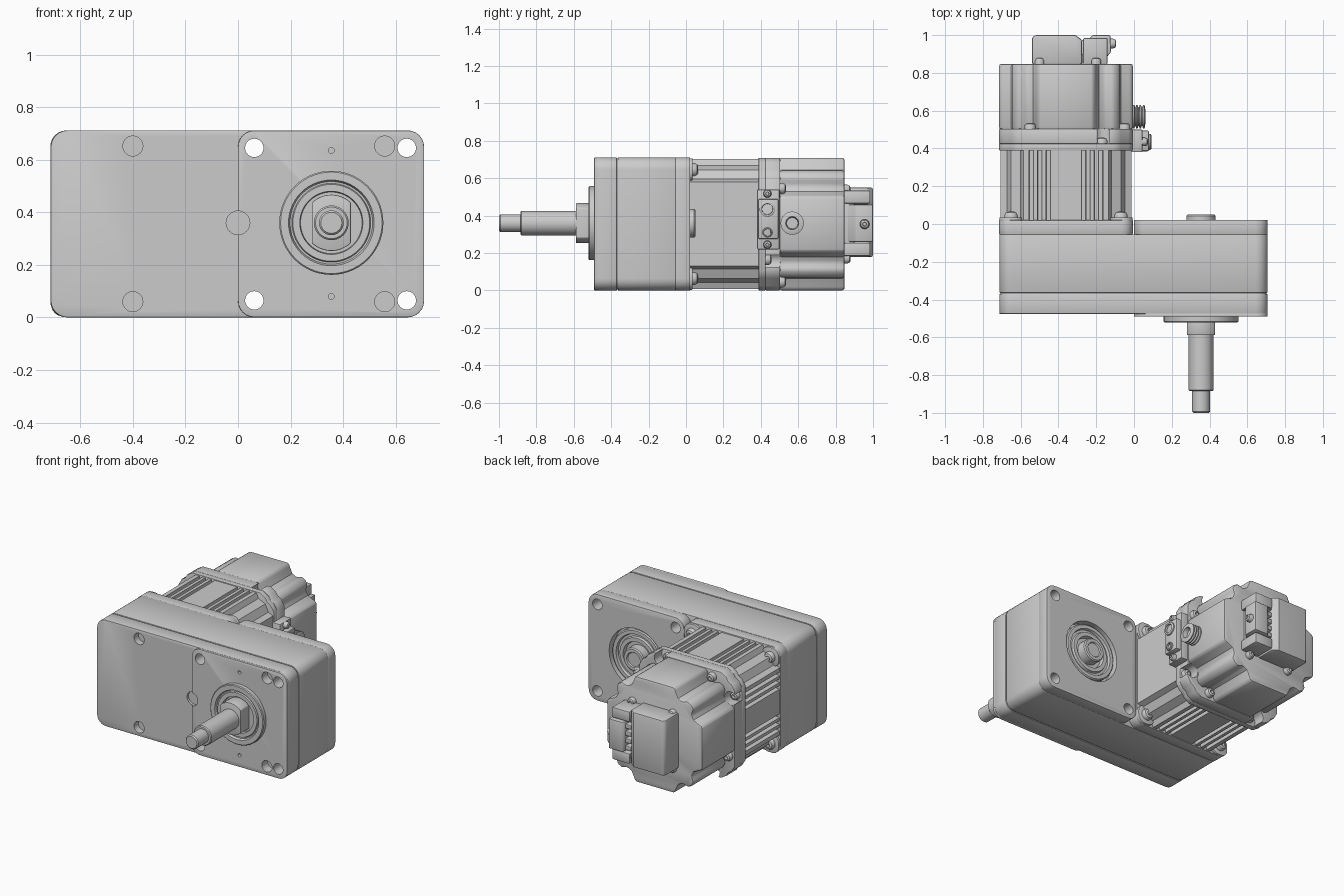
import bpy, bmesh, math
from mathutils import Matrix, Vector

if "Cube" in bpy.data.objects:
    bpy.data.objects.remove(bpy.data.objects["Cube"])

MX, MZ = -0.36, 0.355      # motor axis
SX, SZ = 0.355, 0.36       # output shaft axis


def make(name, bm, bevel=0.0, cuts=()):
    bmesh.ops.remove_doubles(bm, verts=bm.verts, dist=1e-5)
    bmesh.ops.recalc_face_normals(bm, faces=bm.faces)
    me = bpy.data.meshes.new(name)
    bm.to_mesh(me)
    bm.free()
    ob = bpy.data.objects.new(name, me)
    bpy.context.collection.objects.link(ob)
    bpy.ops.object.select_all(action='DESELECT')
    ob.select_set(True)
    bpy.context.view_layer.objects.active = ob
    if bevel:
        m = ob.modifiers.new("bevel", 'BEVEL')
        m.width, m.segments, m.limit_method = bevel, 2, 'ANGLE'
        m.angle_limit = math.radians(40)
        bpy.ops.object.modifier_apply(modifier="bevel")
    if cuts:
        cb = bmesh.new()
        for x, z, r, y0, y1 in cuts:
            mat = Matrix.Translation((x, (y0 + y1) / 2, z)) @ Matrix.Rotation(math.pi / 2, 4, 'X')
            bmesh.ops.create_cone(cb, cap_ends=True, segments=32, radius1=r, radius2=r,
                                  depth=y1 - y0, matrix=mat)
        cm = bpy.data.meshes.new("cutter")
        cb.to_mesh(cm)
        cb.free()
        c = bpy.data.objects.new("cutter", cm)
        c.hide_render = True
        bpy.context.collection.objects.link(c)
        m = ob.modifiers.new("holes", 'BOOLEAN')
        m.operation, m.solver, m.object = 'DIFFERENCE', 'EXACT', c
        bpy.ops.object.modifier_apply(modifier="holes")
        bpy.data.objects.remove(c)
    bpy.ops.object.shade_smooth_by_angle(angle=math.radians(32))
    return ob


def extrude(name, pts, y0, y1, bevel=0.0, cuts=()):
    """Extrude an (x, z) outline along y."""
    bm = bmesh.new()
    f = bm.faces.new([bm.verts.new((x, y0, z)) for x, z in pts])
    g = bmesh.ops.extrude_face_region(bm, geom=[f])
    vs = [v for v in g['geom'] if isinstance(v, bmesh.types.BMVert)]
    bmesh.ops.translate(bm, verts=vs, vec=(0, y1 - y0, 0))
    return make(name, bm, bevel, cuts)


def rrect(x0, x1, z0, z1, r, n=6):
    pts = []
    for i, (cx, cz) in enumerate([(x1 - r, z1 - r), (x0 + r, z1 - r), (x0 + r, z0 + r), (x1 - r, z0 + r)]):
        for k in range(n + 1):
            a = math.pi / 2 * (i + k / n)
            pts.append((cx + r * math.cos(a), cz + r * math.sin(a)))
    return pts


def box(name, x0, x1, y0, y1, z0, z1, bevel=0.0):
    return extrude(name, [(x0, z0), (x1, z0), (x1, z1), (x0, z1)], y0, y1, bevel)


def lathe(name, prof, c, axis='Y', n=40):
    """Revolve (radius, position) points about an axis parallel to y or x."""
    bm = bmesh.new()
    rings = []
    for r, t in prof:
        ring = []
        for k in range(n):
            u = c[0] + r * math.cos(2 * math.pi * k / n)
            w = c[1] + r * math.sin(2 * math.pi * k / n)
            ring.append(bm.verts.new((u, t, w) if axis == 'Y' else (t, u, w)))
        rings.append(ring)
    for a, b in zip(rings, rings[1:]):
        for k in range(n):
            bm.faces.new((a[k], a[(k + 1) % n], b[(k + 1) % n], b[k]))
    for ring in (rings[0], rings[-1]):
        bm.faces.new(ring)
    return make(name, bm)


def screw(name, c, t, s=1, axis='Y', r=0.03):
    h = [(r, -0.01), (r, 0.012), (r * .8, 0.025), (r * .4, 0.03), (r * .35, 0.012)]
    lathe(name, [(a, t + s * b) for a, b in h], c, axis, 18)


def four_sides(sides):
    """Join four (along, out) side outlines clockwise round the motor axis."""
    pts = []
    for k, side in enumerate(sides):
        for x, z in side:
            for _ in range(k):
                x, z = z, -x
            pts.append((MX + x, MZ + z))
    return pts


# gearbox housing
corners = [(x, z, 0.035, -0.7, 0.2) for x in (0.062, 0.642) for z in (0.065, 0.645)]
pockets = [(x, z, 0.038, -0.6, -0.43) for x in (-0.4, 0.558) for z in (0.06, 0.652)]
pins = [(SX, z, 0.011, -0.6, -0.44) for z in (0.08, 0.635)]
notch = [(0, SZ, 0.045, -0.6, -0.46)]
extrude("gearbox_body", rrect(-0.713, 0.708, 0, 0.712, 0.065), -0.364, -0.055, 0.004, corners)
extrude("gearbox_seam", rrect(-0.707, 0.702, 0.006, 0.706, 0.06), -0.372, -0.362, 0, corners)
extrude("gearbox_cover", rrect(-0.713, 0.708, 0, 0.712, 0.065), -0.476, -0.37, 0.004,
        corners + pockets + pins + notch)
extrude("output_face_pad", rrect(0, 0.708, 0.001, 0.711, 0.062), -0.491, -0.474, 0.003,
        corners + pockets + pins + notch)
extrude("rear_housing", rrect(0, 0.708, 0, 0.712, 0.065), -0.057, 0.022, 0.004,
        corners + [(SX, SZ, 0.2, -0.03, 0.1)])

# front bearing boss and output shaft
lathe("bearing_boss", [(.198, -.47), (.198, -.516), (.193, -.521), (.163, -.521), (.157, -.506),
                       (.15, -.506), (.146, -.515), (.12, -.515), (.117, -.495), (.05, -.495)], (SX, SZ), n=56)
lathe("output_shaft", [(.04, -1), (.047, -.993), (.047, -.885), (.06, -.885), (.066, -.879),
                       (.066, -.48)], (SX, SZ))
hub = []
for s in (1, -1):
    for k in range(13):
        a = math.radians(-44 + 88 * k / 12)
        hub.append((SX - s * 0.107 * math.sin(a), SZ + s * 0.107 * math.cos(a)))
extrude("shaft_hub", hub, -0.588, -0.48, 0.004)

# rear bearing and shaft end
lathe("rear_bearing", [(.185, -.04), (.185, .006), (.178, .012), (.155, .012), (.15, -.004), (.135, -.004),
                       (.13, .01), (.105, .01), (.1, -.015), (.05, -.015)], (SX, SZ), n=56)
lathe("rear_shaft_end", [(.077, -.04), (.077, .043), (.07, .05), (.05, .05), (.045, .042)], (SX, SZ))

# motor mounting flange with corner lugs
extrude("motor_flange", rrect(-0.714, -0.006, 0.001, 0.711, 0.06), -0.056, 0.02, 0.004)
for i, sx in enumerate((-1, 1)):
    for j, sz in enumerate((-1, 1)):
        x, z = MX + sx * 0.29, MZ + sz * 0.29
        extrude(f"flange_lug_{i}{j}", rrect(x - .062, x + .062, z - .062, z + .062, 0.05), 0.01, 0.035, 0.004)
        screw(f"flange_screw_{i}{j}", (x, z), 0.035, r=0.036)

# finned stator
D, W = 0.348, 0.225
corner = [(W, D), (W + 0.015, D - 0.035), (0.29, 0.29)]
lead = [(-W - 0.015, D - 0.035), (-W, D)]
groove = []
for g in (-0.185, -0.14, -0.095, 0.095, 0.14, 0.185):
    groove += [(g - .012, D), (g - .009, D - .06), (g + .009, D - .06), (g + .012, D)]
finned, plain = lead + groove + corner, lead + corner
extrude("stator_body", four_sides([finned, plain, finned, finned]), 0.015, 0.392)

# bearing shield: thin plate plus notched ring
ring = four_sides([[(-.25, .354), (.25, .354), (.29, .33), (.305, .305), (.33, .29)]] * 4)
extrude("shield_plate", ring, 0.388, 0.425, 0.004)
spots_a, spots_b = [(0.19, 0.31)], [(-0.19, 0.31)]
for s in (spots_a, spots_b):
    for _ in range(3):
        s.append((s[-1][1], -s[-1][0]))
extrude("shield_ring", ring, 0.424, 0.503, 0.004,
        [(MX + x * 1.04, MZ + z * 1.04, 0.045, 0.4, 0.6) for x, z in spots_a])
for i, (x, z) in enumerate(spots_a):
    screw(f"shield_screw_{i}", (MX + x, MZ + z), 0.427)
for i, (x, z) in enumerate(spots_b):
    screw(f"cover_screw_{i}", (MX + x, MZ + z), 0.505)

# rear cover with scalloped screw clearances
scallop = [(-.205, .275), (-.175, .29), (-.158, .325), (-.15, .347), (-.135, .354)]
side = scallop + [(-x, z) for x, z in reversed(scallop)] + [(.245, .288), (.272, .272), (.288, .245)]
extrude("motor_rear_cover", four_sides([side] * 4), 0.5, 0.848, 0.012)

# encoder cap: sloped hood, connector shell and pins
bm = bmesh.new()
hood = [(-.54, .845), (-.54, .985), (-.525, 1.0), (-.31, 1.0), (-.275, .975), (-.275, .845)]
for z in (0.18, 0.55):
    bm.faces.new([bm.verts.new((x, y, z)) for x, y in hood])
bmesh.ops.bridge_loops(bm, edges=bm.edges[:])
make("encoder_hood", bm, 0.01)
box("encoder_base", -0.52, -0.16, 0.84, 0.9, 0.2, 0.53, 0.01)
bm = bmesh.new()
shell = [(-.235, .845), (-.235, .985), (-.22, 1.0), (-.125, 1.0), (-.122, .91), (-.165, .86), (-.165, .845)]
for z in (0.26, 0.46):
    bm.faces.new([bm.verts.new((x, y, z)) for x, y in shell])
bmesh.ops.bridge_loops(bm, edges=bm.edges[:])
make("connector_shell", bm, 0.008)
screw("connector_screw", (0.955, MZ), -0.124, 1, 'X', 0.026)
for i, z in enumerate((0.22, 0.5)):
    box(f"connector_post_{i}", -0.27, -0.14, 0.845, 0.985, z - 0.035, z + 0.035, 0.008)
for i in range(6):
    z = 0.235 + i * 0.048
    box(f"connector_pin_{i}", -0.275, -0.23, 0.89, 0.975, z - 0.014, z + 0.014, 0.003)
for i, x in enumerate((-0.5, -0.2)):
    for j, z in enumerate((0.17, 0.54)):
        screw(f"cap_screw_{i}{j}", (x, z), 0.85, r=0.026)

# cable terminal on the motor side
box("terminal_base", -0.03, 0.045, 0.38, 0.5, 0.22, 0.54, 0.006)
box("terminal_block", 0.0, 0.08, 0.385, 0.495, 0.275, 0.49, 0.01)
for i, (z, r) in enumerate(((0.435, 0.042), (0.31, 0.027))):
    lathe(f"terminal_port_{i}", [(r, .06), (r, .088), (r * .85, .092), (r * .7, .092), (r * .65, .07)],
          (0.435, z), 'X', 28)
for i, z in enumerate((0.245, 0.518)):
    screw(f"terminal_screw_{i}", (0.435, z), 0.045, 1, 'X', 0.022)

# threaded cable fitting
thread = [(.05, -.06)]
for k in range(4):
    t = -0.01 + k * 0.018
    thread += [(.05, t), (.062, t + .004), (.062, t + .011), (.05, t + .015)]
thread += [(.035, .06), (.03, .03), (.015, .03)]
lathe("cable_fitting", thread, (0.568, 0.36), 'X', 32)
